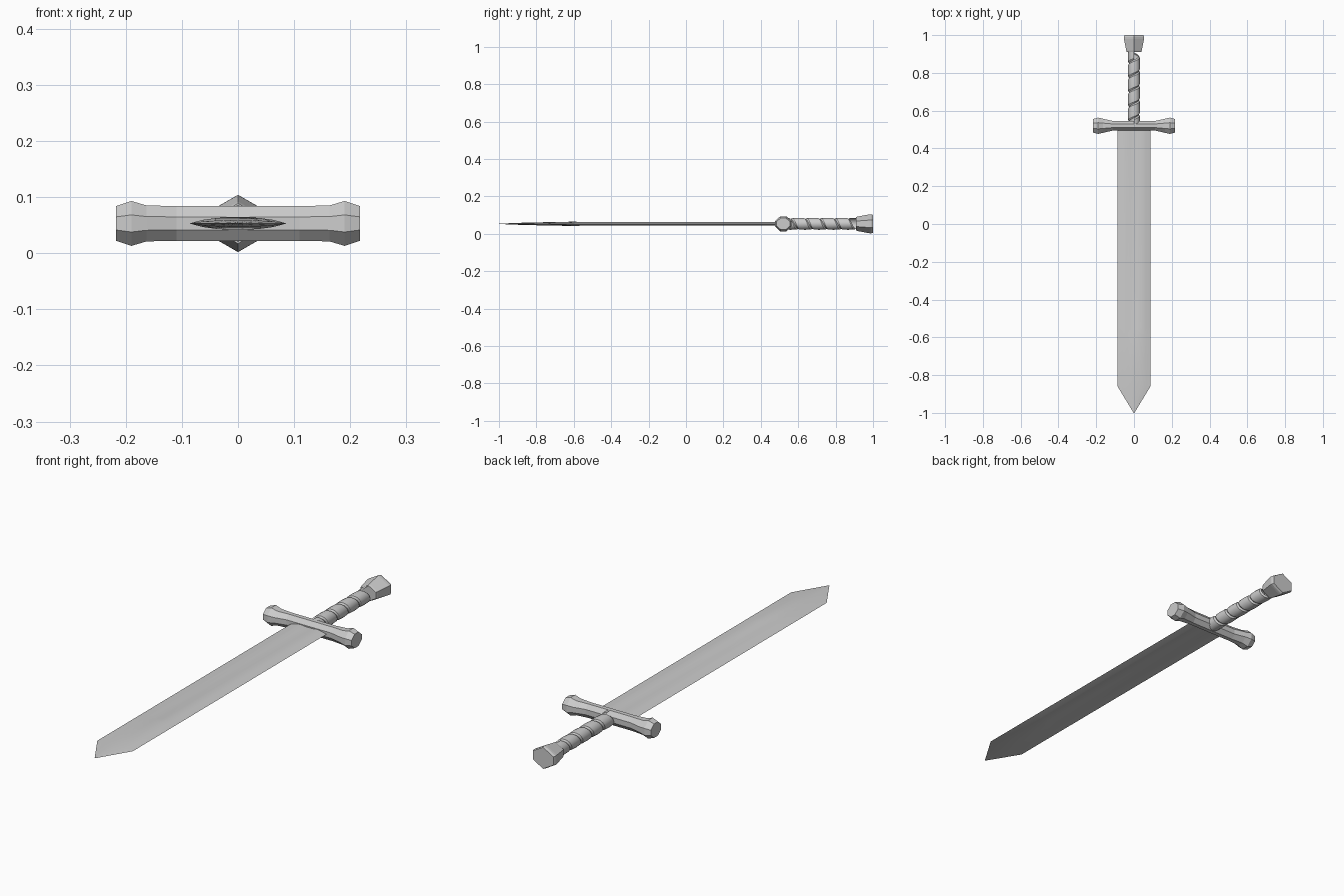
import bpy, bmesh, math

if "Cube" in bpy.data.objects:
    bpy.data.objects.remove(bpy.data.objects["Cube"])

ZC = 0.053  # height of the sword's centre plane


def make_object(name, bm, smooth=None):
    bmesh.ops.remove_doubles(bm, verts=bm.verts, dist=1e-5)
    bmesh.ops.recalc_face_normals(bm, faces=bm.faces)
    mesh = bpy.data.meshes.new(name)
    bm.to_mesh(mesh)
    bm.free()
    ob = bpy.data.objects.new(name, mesh)
    bpy.context.collection.objects.link(ob)
    if smooth:
        bpy.ops.object.select_all(action='DESELECT')
        ob.select_set(True)
        bpy.context.view_layer.objects.active = ob
        bpy.ops.object.shade_smooth_by_angle(angle=math.radians(smooth))
    return ob


def loft(name, rings, smooth=None):
    """Bridge equal-sized rings of points and cap both ends."""
    bm = bmesh.new()
    loops = [[bm.verts.new(p) for p in ring] for ring in rings]
    n = len(loops[0])
    for a, b in zip(loops, loops[1:]):
        for i in range(n):
            j = (i + 1) % n
            bm.faces.new((a[i], a[j], b[j], b[i]))
    bm.faces.new(loops[0])
    bm.faces.new(loops[-1])
    return make_object(name, bm, smooth)


# Blade: half cross-sections (x, half thickness), centre to edge
def blade_ring(y, half):
    top = [(-x, z) for x, z in reversed(half)] + half[1:]
    bottom = [(x, -z) for x, z in reversed(top[1:-1])]
    return [(x, y, ZC + z) for x, z in top + bottom]


fuller = [(0, .0065), (.018, .0065), (.04, .0095), (.062, .0065), (.087, 0)]
solid = [(0, .0118), (.018, .0112), (.04, .0095), (.062, .0065), (.087, 0)]
shoulder = [(0, .0065), (.018, .006), (.04, .005), (.062, .0035), (.087, 0)]
tip = [(0, .001), (.0005, .0008), (.001, .0006), (.0015, .0003), (.002, 0)]
loft("blade", [blade_ring(.515, fuller), blade_ring(-.55, fuller),
               blade_ring(-.59, solid), blade_ring(-.86, shoulder),
               blade_ring(-1.0, tip)], smooth=20)


# Crossguard: octagonal bar with flared ends
def guard_ring(x, hy, hz, c=.38):
    pts = [(1, c), (c, 1), (-c, 1), (-1, c), (-1, -c), (-c, -1), (c, -1), (1, -c)]
    return [(x, .52 + a * hy, ZC + b * hz) for a, b in pts]


half_guard = [(.217, .036, .031), (.19, .043, .040), (.163, .037, .032),
              (.11, .025, .031)]
stations = [(-x, hy, hz) for x, hy, hz in half_guard] + half_guard[::-1]
loft("crossguard", [guard_ring(*s) for s in stations])


# Grip: one raised strip wound as a helix, leaving a spiral groove
STEPS, TURNS, PITCH, START = 20, 5, .077, .484
profile = [(0, .025), (.008, .0305), (.035, .032), (.069, .0305), (PITCH, .025)]
bm = bmesh.new()
previous = None
for i in range(STEPS * TURNS + 1):
    t = 2 * math.pi * i / STEPS
    row = []
    for dy, r in profile:
        y = min(max(START + PITCH * i / STEPS + dy, .515), .96)
        row.append(bm.verts.new((r * math.sin(t), y, ZC + r * math.cos(t))))
    if previous:
        for k in range(len(row) - 1):
            bm.faces.new((previous[k], previous[k + 1], row[k + 1], row[k]))
    previous = row
make_object("grip", bm, smooth=25)


# Pommel: flared six-sided cap
def pommel_ring(y, s):
    pts = [(0, .051), (.054, .02), (.054, -.02), (0, -.051), (-.054, -.02), (-.054, .02)]
    return [(x * s, y, ZC + z * s) for x, z in pts]


loft("pommel", [pommel_ring(y, s) for y, s in
                [(.91, .70), (.918, .76), (.98, .99), (.99, 1.0), (1.0, .93)]])
